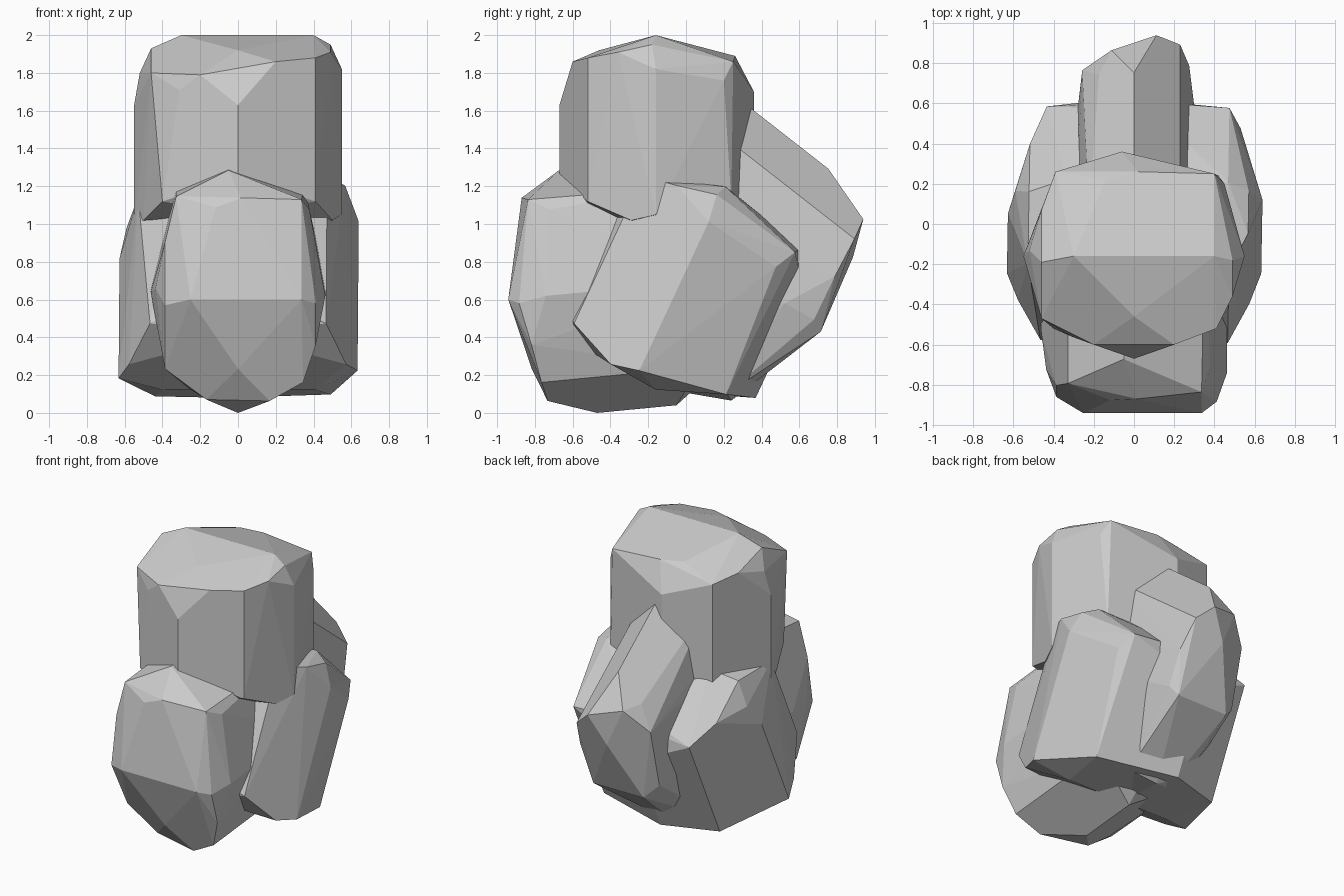
import bpy, bmesh
from math import radians

if "Cube" in bpy.data.objects:
    bpy.data.objects.remove(bpy.data.objects["Cube"])

# One faceted boulder, described by a few rings (base at z = 0, top ridge at z = 1)
crown = [(-.30, 0, 1), (.40, 0, 1), (.49, -.02, .95), (-.46, -.03, .93),
         (0, -.30, .92), (-.14, .38, .90), (.02, .42, .89)]
shoulder = [(.20, -.44, .86), (.41, -.36, .88), (.49, -.20, .91), (.55, 0, .82),
            (.45, .36, .76), (.40, .41, .86), (-.06, .52, .70), (-.39, .42, .82),
            (-.46, .23, .85), (-.52, .03, .80), (-.55, 0, .63), (-.46, -.31, .80),
            (-.31, -.40, .71), (-.20, -.44, .79), (0, -.51, .63)]
foot = [(0, -.51, .25), (.41, -.36, .12), (.55, 0, .05), (.42, .40, .12),
        (-.06, .52, .16), (-.39, .42, .12), (-.55, 0, .01), (-.40, -.36, .12),
        (.50, -.13, .02), (-.50, -.13, .02), (0, -.38, .05), (.35, .1, 0), (-.35, .1, 0)]


def boulder_mesh():
    bm = bmesh.new()
    for p in crown + shoulder + foot:
        bm.verts.new(p)
    res = bmesh.ops.convex_hull(bm, input=bm.verts[:])
    loose = {g for g in res["geom_interior"] + res["geom_unused"]
             if isinstance(g, bmesh.types.BMVert)}
    bmesh.ops.delete(bm, geom=list(loose), context='VERTS')
    bmesh.ops.dissolve_limit(bm, angle_limit=radians(3),
                             verts=bm.verts[:], edges=bm.edges[:])
    bmesh.ops.recalc_face_normals(bm, faces=bm.faces[:])
    mesh = bpy.data.meshes.new("boulder")
    bm.to_mesh(mesh)
    bm.free()
    return mesh


mesh = boulder_mesh()


def rock(name, location, tilt, scale, turn=0):
    ob = bpy.data.objects.new(name, mesh)
    ob.location = location
    ob.rotation_euler = (radians(tilt), 0, radians(turn))
    ob.scale = scale
    bpy.context.collection.objects.link(ob)


# Upright rock on top of the pile
rock("top_rock", (0, -.16, 1.0), 0, (1, 1, 1))
# Rock lying with its crown to the front
rock("front_rock", (0, .164, .707), 95.5, (.84, 1.26, 1.11))
# Wide leaning rock in the middle
rock("middle_rock", (0, -.26, .173), -25, (1.15, 1.17, 1.13), turn=-1)
# Narrow rock leaning out at the back
rock("back_rock", (0, -.35, 1.262), -128, (.56, 1.38, 1.35))

# Rest the pile exactly on the ground
bpy.context.view_layer.update()
rocks = list(bpy.context.collection.objects)
low = min((o.matrix_world @ v.co).z for o in rocks for v in mesh.vertices)
for o in rocks:
    o.location.z -= low
